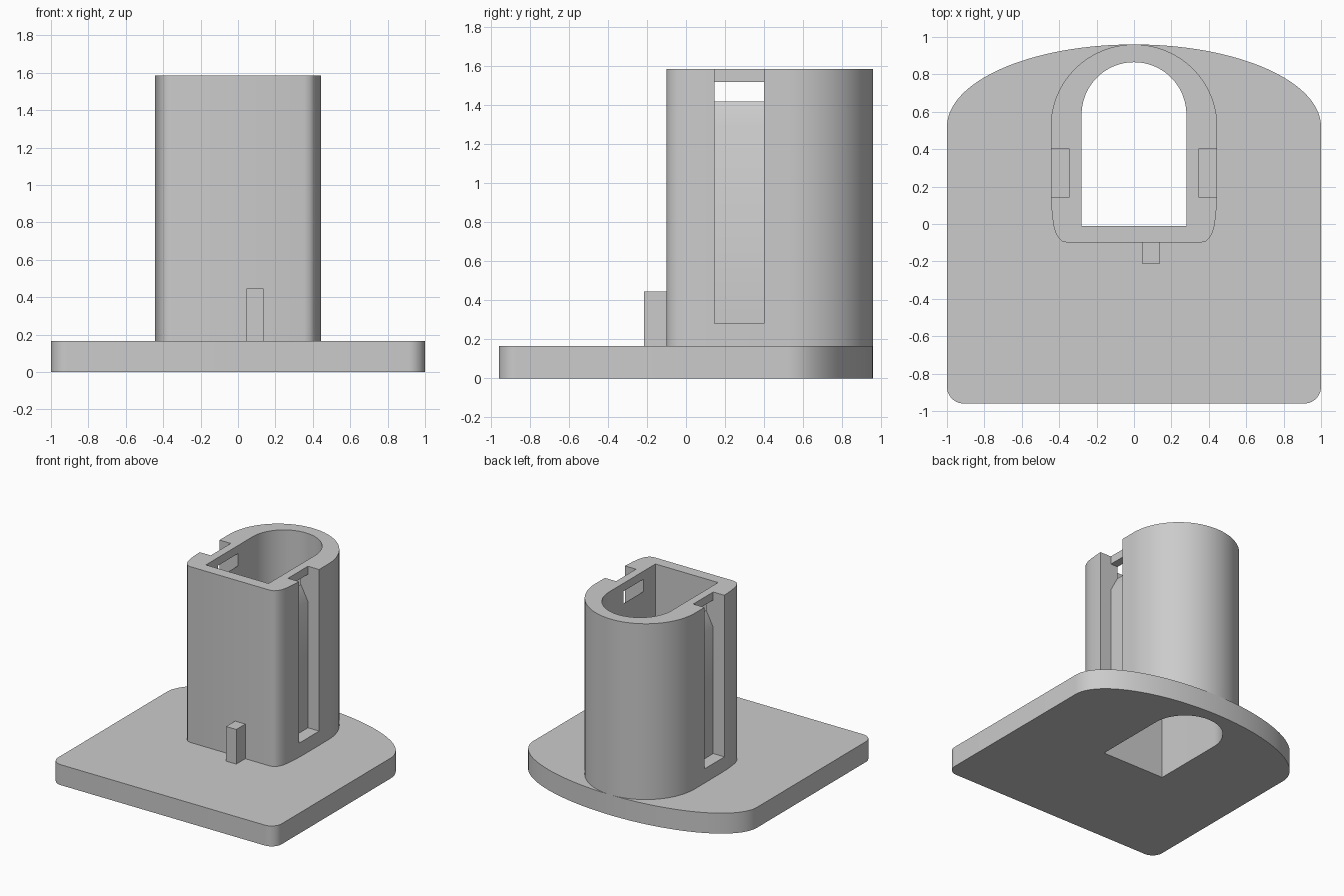
import bpy, bmesh
from math import sin, cos, pi, radians
from mathutils import Vector

if "Cube" in bpy.data.objects:
    bpy.data.objects.remove(bpy.data.objects["Cube"])

grey = bpy.data.materials.new("light_grey")
grey.diffuse_color = (0.6, 0.6, 0.6, 1)
grey.use_nodes = True
grey.node_tree.nodes["Principled BSDF"].inputs["Base Color"].default_value = grey.diffuse_color


def prism(name, points, direction):
    """Closed solid made by sweeping a flat outline along a direction."""
    bm = bmesh.new()
    face = bm.faces.new([bm.verts.new(p) for p in points])
    swept = bmesh.ops.extrude_face_region(bm, geom=[face])
    moved = [v for v in swept["geom"] if isinstance(v, bmesh.types.BMVert)]
    bmesh.ops.translate(bm, verts=moved, vec=Vector(direction))
    bmesh.ops.recalc_face_normals(bm, faces=bm.faces)
    mesh = bpy.data.meshes.new(name)
    bm.to_mesh(mesh)
    bm.free()
    mesh.materials.append(grey)
    ob = bpy.data.objects.new(name, mesh)
    bpy.context.collection.objects.link(ob)
    return ob


def upright(name, outline, z0, z1):
    return prism(name, [(x, y, z0) for x, y in outline], (0, 0, z1 - z0))


def arc(cx, cy, rx, ry, a0, a1, n):
    return [(cx + rx * cos(a0 + (a1 - a0) * i / n),
             cy + ry * sin(a0 + (a1 - a0) * i / n)) for i in range(n + 1)]


def cut(ob, cutter):
    mod = ob.modifiers.new("cut", 'BOOLEAN')
    mod.operation = 'DIFFERENCE'
    mod.solver = 'EXACT'
    mod.object = cutter
    bpy.context.view_layer.objects.active = ob
    bpy.ops.object.modifier_apply(modifier=mod.name)


# Base plate: rounded front corners, elliptical back
base = upright("base_plate",
               arc(0, 0.52, 1, 0.44, 0, pi, 64)
               + arc(-0.91, -0.87, 0.09, 0.09, pi, 1.5 * pi, 10)
               + arc(0.91, -0.87, 0.09, 0.09, 1.5 * pi, 2 * pi, 10),
               0, 0.165)

# Tower: round back, softly tapered front corners
corner = [(0.445, 0.19), (0.442, 0.10), (0.437, 0.04), (0.43, -0.01), (0.42, -0.045),
          (0.405, -0.073), (0.385, -0.092), (0.355, -0.10)]
tower = upright("tower",
                arc(0, 0.52, 0.445, 0.44, 0, pi, 64)
                + [(-x, y) for x, y in corner] + corner[::-1],
                0.165, 1.585)

# Arched bore through tower and plate
bore = upright("bore_cutter",
               arc(0, 0.585, 0.28, 0.28, 0, pi, 48) + [(-0.28, -0.01), (0.28, -0.01)],
               -0.2, 1.8)
cut(base, bore)
cut(tower, bore)

# Side channels with a ramp up to a window below the rim
channel = [(0.345, 0.28), (0.6, 0.28), (0.6, 1.7), (0.345, 1.7), (0.345, 1.52),
           (0.2, 1.52), (0.2, 1.42), (0.282, 1.42), (0.345, 1.30)]
helpers = [bore]
for side, s in (("right", 1), ("left", -1)):
    cutter = prism(side + "_channel_cutter", [(s * x, 0.145, z) for x, z in channel],
                   (0, 0.255, 0))
    cut(tower, cutter)
    helpers.append(cutter)
for h in helpers:
    bpy.data.objects.remove(h)

# Small key peg on the tower front
upright("key_peg", [(0.045, -0.215), (0.135, -0.215), (0.135, -0.10), (0.045, -0.10)],
        0.165, 0.445)

# Smooth curved walls, keep edges sharp
for ob in (base, tower):
    bpy.ops.object.select_all(action='DESELECT')
    ob.select_set(True)
    bpy.context.view_layer.objects.active = ob
    bpy.ops.object.shade_smooth_by_angle(angle=radians(30))
